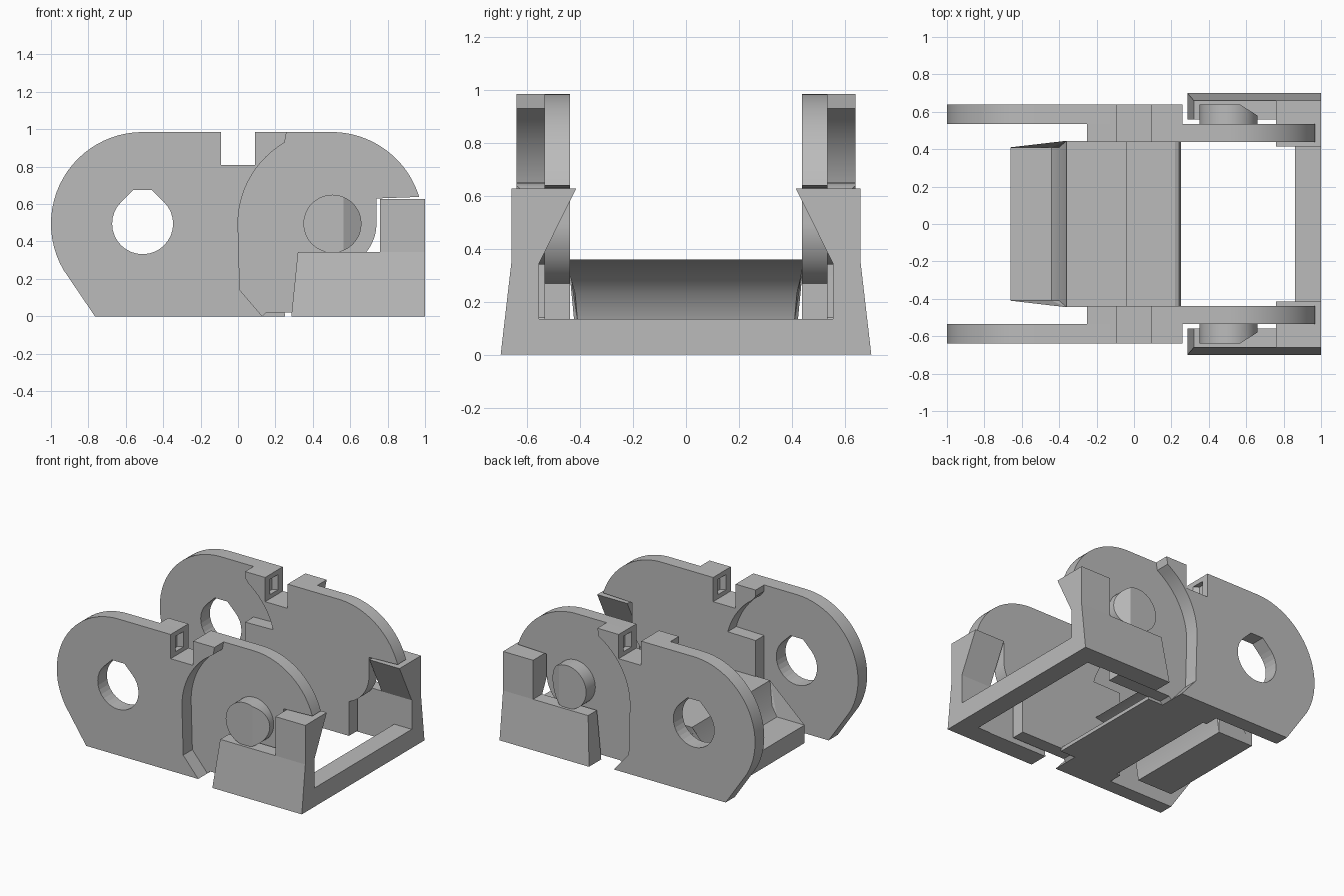
import bpy, bmesh
from math import cos, sin, radians
from mathutils import Vector

cube = bpy.data.objects.get("Cube")
if cube:
    bpy.data.objects.remove(cube, do_unlink=True)

grey = bpy.data.materials.new("plain_grey")
grey.use_nodes = True
COLOUR = (0.5, 0.5, 0.5, 1)
grey.diffuse_color = COLOUR
grey.node_tree.nodes["Principled BSDF"].inputs["Base Color"].default_value = COLOUR

PIVOT_Z = 0.495
HOLE_X, PIN_X = -0.51, 0.505
TOP = 0.985


def arc(cx, radius, start, end, steps=24):
    """Points on an arc in the side plane, about a pivot at height PIVOT_Z."""
    angles = [radians(start + (end - start) * i / steps) for i in range(steps + 1)]
    return [(cx + radius * cos(a), PIVOT_Z + radius * sin(a)) for a in angles]


def prism(name, profile, low, high, axis="y", tweak=None):
    """Extrude a profile (x,z along y, or y,z along x)."""
    bm = bmesh.new()
    rows = []
    for d in (low, high):
        rows.append([bm.verts.new((a, d, b) if axis == "y" else (d, a, b))
                     for a, b in profile])
    n = len(profile)
    bm.faces.new(rows[0])
    bm.faces.new(rows[1][::-1])
    for i in range(n):
        j = (i + 1) % n
        bm.faces.new((rows[0][i], rows[1][i], rows[1][j], rows[0][j]))
    if tweak:
        for v in bm.verts:
            tweak(v.co)
        bmesh.ops.triangulate(bm, faces=[f for f in bm.faces if len(f.verts) > 4])
    return finish(name, bm)


def finish(name, bm):
    bmesh.ops.recalc_face_normals(bm, faces=bm.faces)
    mesh = bpy.data.meshes.new(name)
    bm.to_mesh(mesh)
    bm.free()
    mesh.materials.append(grey)
    ob = bpy.data.objects.new(name, mesh)
    bpy.context.collection.objects.link(ob)
    return ob


def shade(ob):
    bpy.ops.object.select_all(action="DESELECT")
    ob.select_set(True)
    bpy.context.view_layer.objects.active = ob
    bpy.ops.object.shade_smooth_by_angle(angle=radians(25))


def cut(ob, cutter):
    mod = ob.modifiers.new("cut", "BOOLEAN")
    mod.operation = "DIFFERENCE"
    mod.solver = "EXACT"
    mod.object = cutter
    cutter.hide_render = True
    cutter.hide_viewport = True


def span(side, a, b):
    return sorted((side * a, side * b))


# Square notch in the top edge, shared by both plate layers
notch = [(-0.09, TOP), (-0.09, 0.81), (0.09, 0.81), (0.09, TOP)]

outer_profile = ([(-0.765, 0)] + arc(HOLE_X, 0.49, 210, 90) + notch
                 + [(0.26, TOP), (0.25, 0.93)] + arc(0.5, 0.5, 125, 180)
                 + [(0.01, 0.14), (0.13, 0)])

inner_profile = ([(-0.25, 0), (-0.25, 0.62)] + arc(HOLE_X, 0.5, 15, 55)
                 + [(-0.25, 0.94), (-0.25, TOP)] + notch
                 + arc(0.5, 0.49, 90, 17) + [(0.74, 0.63)]
                 + arc(0.5, 0.24, 0, -70) + [(0.58, 0.02), (0.15, 0.02), (0.13, 0)])

hole_profile = arc(HOLE_X, 0.163, 135, 405) + [(-0.46, 0.675), (-0.56, 0.675)]
dimple_profile = [(-0.125, 0.515), (-0.125, 0.565), (-0.085, 0.59),
                  (0.085, 0.59), (0.125, 0.565), (0.125, 0.515),
                  (0.085, 0.49), (-0.085, 0.49)]


def dimple_cutter(name, side):
    bm = bmesh.new()
    base = bm.faces.new([bm.verts.new((x, side * y, 0.84)) for x, y in dimple_profile])
    top = bmesh.ops.extrude_face_region(bm, geom=[base])["geom"]
    for v in top:
        if isinstance(v, bmesh.types.BMVert):
            v.co.z = 0.95
    return finish(name, bm)


def slant_arm(co):
    if co.x < 0.5 and co.z > 0.1:
        co.x = 0.32


for side, label in ((1, "back"), (-1, "front")):
    # Two layered side plate
    outer = prism(label + "_outer_plate", outer_profile, *span(side, 0.535, 0.64))
    inner = prism(label + "_inner_plate", inner_profile, *span(side, 0.438, 0.535))
    hole = prism(label + "_hole_cutter", hole_profile, *span(side, 0.4, 0.8))
    dimple = dimple_cutter(label + "_dimple_cutter", side)
    cut(outer, hole)
    cut(outer, dimple)
    cut(inner, dimple)
    shade(outer)
    shade(inner)

    # Pivot pin with a bevelled outer face
    pin = prism(label + "_pivot_pin", arc(PIN_X, 0.155, 0, 352.5, 47),
                *span(side, 0.53, 0.64))
    bm = bmesh.new()
    bm.from_mesh(pin.data)
    res = bmesh.ops.bisect_plane(bm, geom=bm.verts[:] + bm.edges[:] + bm.faces[:],
                                 plane_co=Vector((0.565, side * 0.64, 0)),
                                 plane_no=Vector((0.06, side * 0.095, 0)),
                                 clear_outer=True)
    rim = [g for g in res["geom_cut"] if isinstance(g, bmesh.types.BMEdge)]
    bmesh.ops.holes_fill(bm, edges=rim)
    bmesh.ops.recalc_face_normals(bm, faces=bm.faces)
    bm.to_mesh(pin.data)
    bm.free()
    shade(pin)

    # Clip arm and hooked post
    arm = [(0.56, 0), (0.70, 0), (0.66, 0.345), (0.56, 0.345)]
    post = [(0.555, 0), (0.70, 0), (0.66, 0.345), (0.66, 0.627),
            (0.415, 0.627), (0.555, 0.345)]
    prism(label + "_clip_arm", [(side * y, z) for y, z in arm],
          0.285, 0.77, "x", slant_arm)
    prism(label + "_clip_post", [(side * y, z) for y, z in post], 0.76, 1.0, "x")

# Crossbar joining the clip arms
prism("clip_crossbar", [(-0.70, 0), (0.70, 0), (0.684, 0.135), (-0.684, 0.135)],
      0.86, 1.0, "x")

# Thin floor with a rounded leading edge
floor = prism("floor", [(-0.22, 0), (0.25, 0), (0.25, 0.015), (0.24, 0.035),
                        (0.22, 0.045), (-0.22, 0.045)], -0.445, 0.445)
shade(floor)


# Hooded tongue, narrower at the bottom than where it meets the plates
def narrow(co):
    t = min(max((co.z - 0.2) / 0.12, 0), 1)
    co.y *= (0.41 + 0.035 * t) / 0.445


tongue = prism("hooded_tongue",
               [(-0.66, 0), (-0.66, 0.13), (-0.44, 0.13), (-0.40, 0.2),
                (-0.36, 0.36), (-0.04, 0.36), (-0.15, 0.34), (-0.24, 0.3),
                (-0.31, 0.23), (-0.36, 0.13), (-0.38, 0)],
               -0.445, 0.445, tweak=narrow)
shade(tongue)
